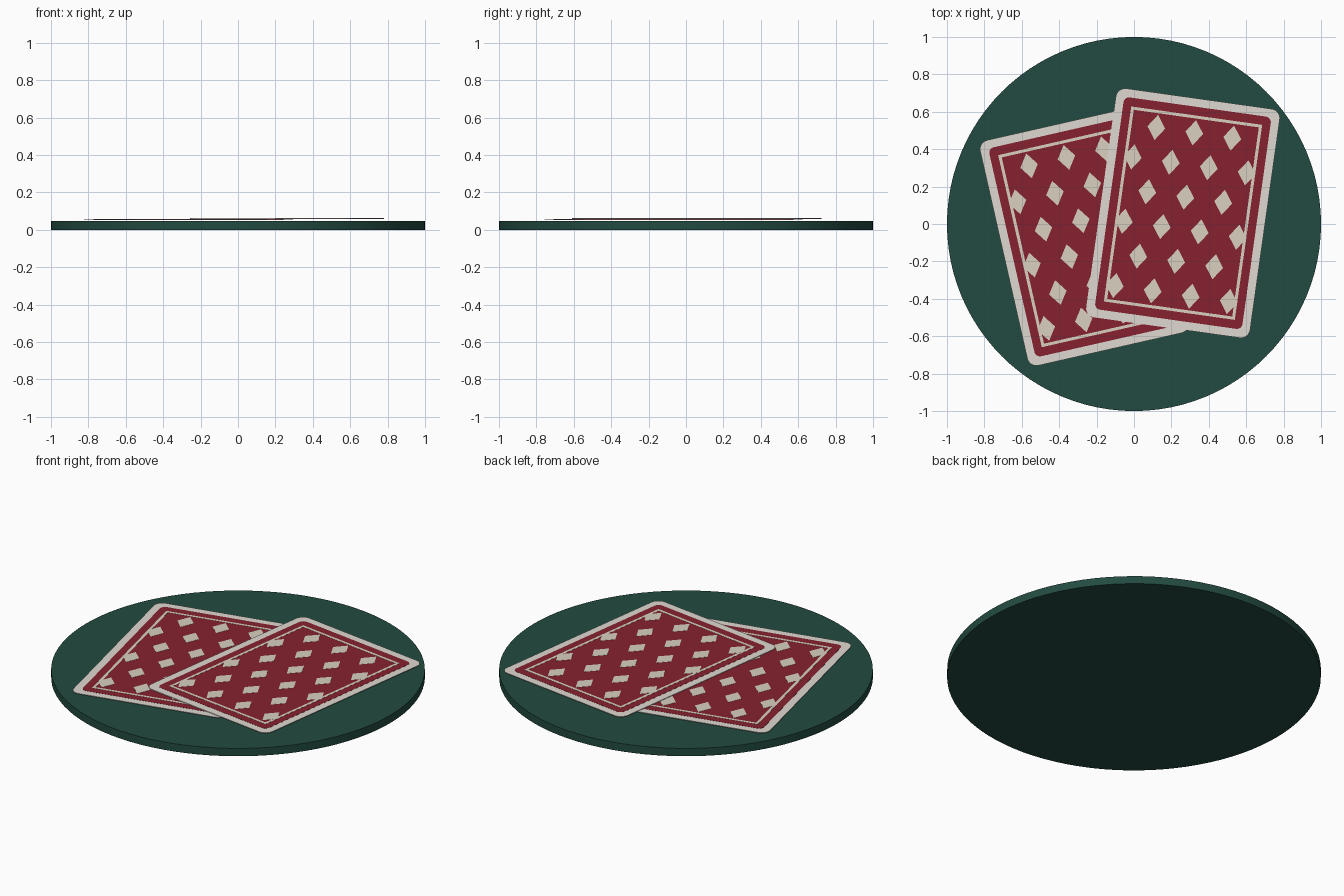
import bpy, bmesh
from math import sin, cos, pi, radians

if "Cube" in bpy.data.objects:
    bpy.data.objects.remove(bpy.data.objects["Cube"])


def material(name, rgb):
    m = bpy.data.materials.new(name)
    m.diffuse_color = (*rgb, 1)
    m.use_nodes = True
    m.node_tree.nodes["Principled BSDF"].inputs["Base Color"].default_value = m.diffuse_color
    return m


FELT = material("green_felt", (0.016, 0.07, 0.052))
WHITE = material("card_white", (0.74, 0.70, 0.64))
RED = material("card_red", (0.24, 0.015, 0.028))
CREAM = material("card_cream", (0.69, 0.63, 0.53))


def rounded_rect(w, h, r, steps=6):
    pts = []
    for i, (sx, sy) in enumerate([(1, 1), (-1, 1), (-1, -1), (1, -1)]):
        for k in range(steps + 1):
            a = (i + k / steps) * pi / 2
            pts.append((sx * (w / 2 - r) + r * cos(a), sy * (h / 2 - r) + r * sin(a)))
    return pts


def finish(name, bm, mat, loc, angle):
    me = bpy.data.meshes.new(name)
    bmesh.ops.recalc_face_normals(bm, faces=bm.faces)
    bm.to_mesh(me)
    bm.free()
    me.materials.append(mat)
    ob = bpy.data.objects.new(name, me)
    ob.location = loc
    ob.rotation_euler.z = radians(angle)
    bpy.context.collection.objects.link(ob)


def prism(bm, pts, t):
    # closed flat plate of thickness t
    lo = [bm.verts.new((x, y, 0)) for x, y in pts]
    hi = [bm.verts.new((x, y, t)) for x, y in pts]
    bm.faces.new(lo[::-1])
    bm.faces.new(hi)
    n = len(pts)
    for i in range(n):
        j = (i + 1) % n
        bm.faces.new((lo[i], lo[j], hi[j], hi[i]))


def frame(bm, w, h, line, t):
    # thin rectangular outline made of four mitred strips
    o = [(-w/2, -h/2), (w/2, -h/2), (w/2, h/2), (-w/2, h/2)]
    q = [(x * (1 - 2*line/w), y * (1 - 2*line/h)) for x, y in o]
    rings = [[bm.verts.new((x, y, z)) for x, y in p] for p, z in ((o, 0), (o, t), (q, t), (q, 0))]
    for k in range(4):
        a, b = rings[k], rings[(k + 1) % 4]
        for i in range(4):
            j = (i + 1) % 4
            bm.faces.new((a[i], a[j], b[j], b[i]))


W, H, T, PRINT = 0.885, 1.236, 0.0035, 0.0007


def card(label, x, y, z, angle):
    # white stock
    bm = bmesh.new()
    prism(bm, rounded_rect(W, H, 0.05), T)
    finish(label + "_card_stock", bm, WHITE, (x, y, z), angle)
    # red back panel
    bm = bmesh.new()
    prism(bm, rounded_rect(W - 0.09, H - 0.09, 0.03), PRINT)
    finish(label + "_card_panel", bm, RED, (x, y, z + T), angle)
    # cream border line
    bm = bmesh.new()
    frame(bm, W - 0.178, H - 0.183, 0.016, PRINT)
    finish(label + "_card_border", bm, CREAM, (x, y, z + T + PRINT), angle)
    # staggered diamonds, alternating rows of three and four
    bm = bmesh.new()
    for row in range(6):
        n = 3 + row % 2
        cy = (2.5 - row) * 0.1736
        for i in range(n):
            cx = (i - (n - 1) / 2) * 0.205
            prism(bm, [(cx + 0.048, cy), (cx, cy + 0.068), (cx - 0.048, cy), (cx, cy - 0.068)], PRINT * 1.2)
    finish(label + "_card_diamonds", bm, CREAM, (x, y, z + T + PRINT), angle)


# round felt base
bpy.ops.mesh.primitive_cylinder_add(vertices=96, radius=1, depth=0.046, location=(0, 0, 0.023))
base = bpy.context.object
base.name = "felt_base"
base.data.materials.append(FELT)
bpy.ops.object.shade_smooth_by_angle(angle=radians(30))

# two overlapping cards, face down
card("lower", -0.265, -0.067, 0.0525, 12.8)
card("upper", 0.262, 0.058, 0.0585, -8)
